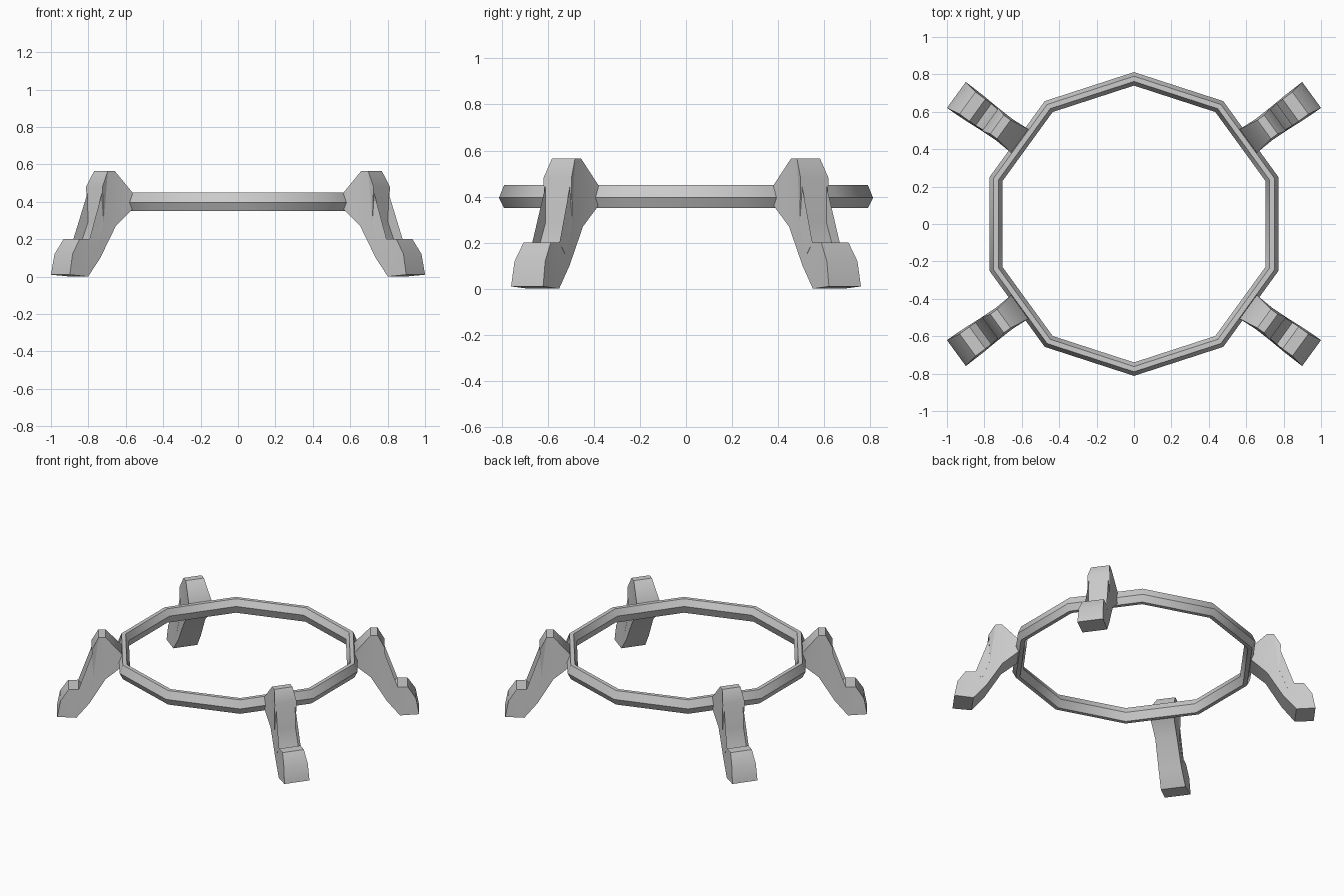
import bpy, bmesh, math
from mathutils import Vector

if "Cube" in bpy.data.objects:
    bpy.data.objects.remove(bpy.data.objects["Cube"])


def make_object(name, bm, angle):
    bmesh.ops.recalc_face_normals(bm, faces=bm.faces)
    mesh = bpy.data.meshes.new(name)
    bm.to_mesh(mesh)
    bm.free()
    obj = bpy.data.objects.new(name, mesh)
    bpy.context.collection.objects.link(obj)
    bpy.ops.object.select_all(action='DESELECT')
    obj.select_set(True)
    bpy.context.view_layer.objects.active = obj
    bpy.ops.object.shade_smooth_by_angle(angle=math.radians(angle))
    return obj


# Ten-sided ring with a hexagonal cross-section (radius, height)
section = [(0.812, 0.395), (0.79, 0.45), (0.762, 0.45),
           (0.74, 0.405), (0.762, 0.35), (0.79, 0.35)]
SIDES = 10
bm = bmesh.new()
loops = []
for i in range(SIDES):
    a = math.radians(90) + math.tau * i / SIDES
    loops.append([bm.verts.new((r * math.cos(a), r * math.sin(a), z)) for r, z in section])
for i in range(SIDES):
    p, q = loops[i], loops[(i + 1) % SIDES]
    for j in range(len(section)):
        k = (j + 1) % len(section)
        bm.faces.new((p[j], p[k], q[k], q[j]))
make_object("ring", bm, 40)

# Leg side profile: (distance from centre, height, half width)
profile = [(0.755, 0.36, 0.078), (0.755, 0.45, 0.078), (0.86, 0.565, 0.062),
           (0.905, 0.565, 0.062), (0.95, 0.48, 0.075), (0.94, 0.29, 0.072),
           (0.995, 0.15, 0.075), (1.035, 0.20, 0.073), (1.10, 0.20, 0.073),
           (1.153, 0.12, 0.082), (1.174, 0.01, 0.086), (1.05, 0.0, 0.082),
           (0.965, 0.10, 0.076), (0.86, 0.27, 0.072)]
out = Vector((math.cos(math.radians(36)), math.sin(math.radians(36)), 0))
side = Vector((-out.y, out.x, 0))
up = Vector((0, 0, 1))
bm = bmesh.new()
left = [bm.verts.new(out * r + up * z + side * h) for r, z, h in profile]
right = [bm.verts.new(out * r + up * z - side * h) for r, z, h in profile]
caps = [bm.faces.new(left), bm.faces.new(right[::-1])]
n = len(profile)
for i in range(n):
    j = (i + 1) % n
    bm.faces.new((left[i], right[i], right[j], left[j]))
bmesh.ops.triangulate(bm, faces=caps)
legs = make_object("legs", bm, 45)

# Repeat the leg at the other three corners
mirror = legs.modifiers.new("four_corners", 'MIRROR')
mirror.use_axis = (True, True, False)
mirror.use_mirror_merge = False
